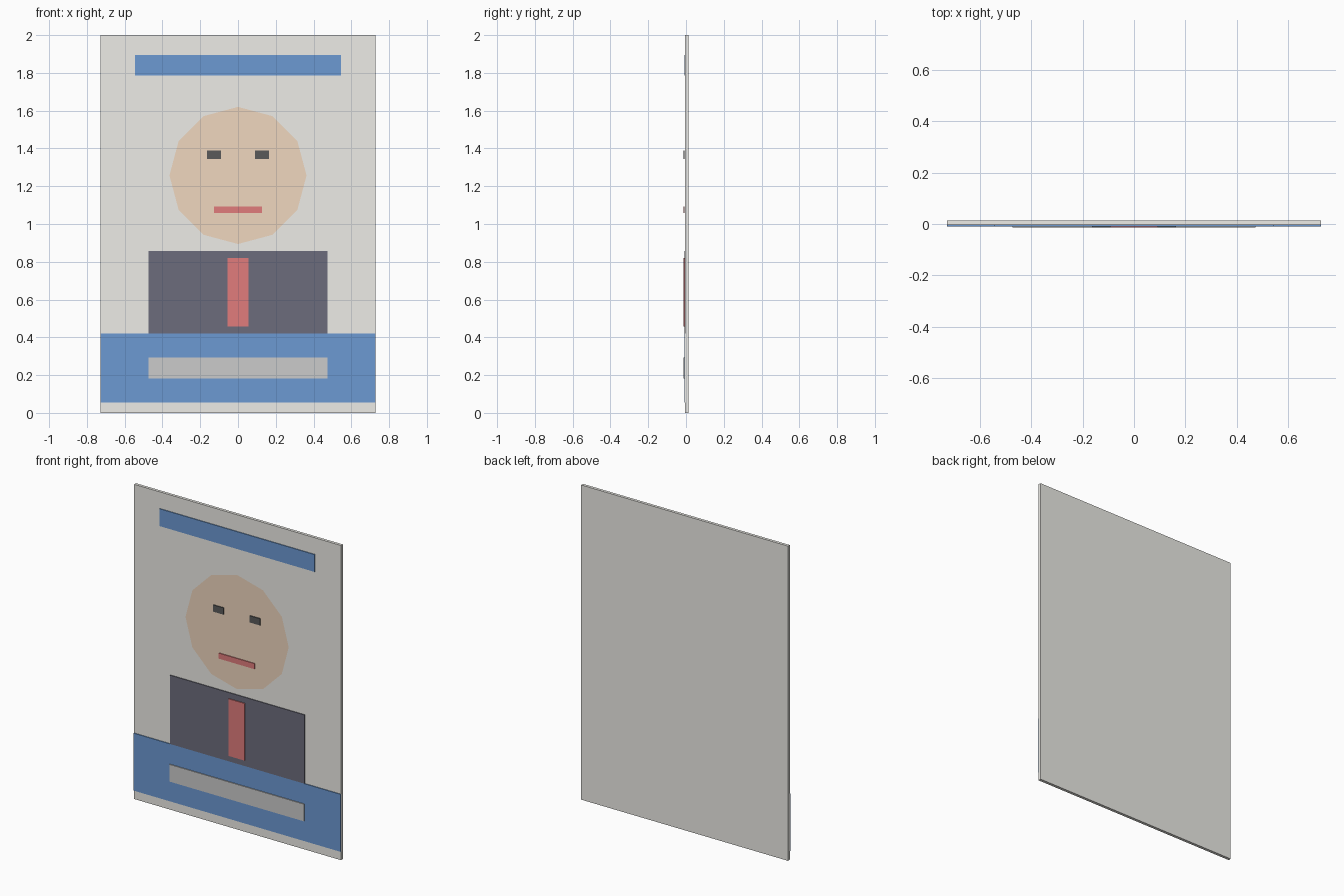
import bpy
import math

if "Cube" in bpy.data.objects:
    bpy.data.objects.remove(bpy.data.objects["Cube"])


def material(name, rgb):
    m = bpy.data.materials.new(name)
    m.diffuse_color = (*rgb, 1)
    m.use_nodes = True
    m.node_tree.nodes["Principled BSDF"].inputs["Base Color"].default_value = m.diffuse_color
    return m


PAPER = material("paper", (0.85, 0.84, 0.80))
BLUE = material("blue", (0.15, 0.32, 0.65))
SKIN = material("skin", (0.87, 0.68, 0.52))
DARK = material("dark", (0.15, 0.15, 0.20))
BLACK = material("black", (0.10, 0.10, 0.10))
RED = material("red", (0.75, 0.20, 0.20))

# Depth layers, from the back of the board to the raised details
BACK, BOARD, LAYER, DETAIL = 0.0145, -0.004, -0.009, -0.0145


def slab(name, x0, x1, z0, z1, back, front, mat=None):
    bpy.ops.mesh.primitive_cube_add(
        size=1, location=((x0 + x1) / 2, (back + front) / 2, (z0 + z1) / 2))
    ob = bpy.context.object
    ob.name = name
    ob.scale = (x1 - x0, back - front, z1 - z0)
    bpy.ops.object.transform_apply(location=False, rotation=False, scale=True)
    if mat:
        ob.data.materials.append(mat)
    return ob


# Board and flat printed blocks
slab("poster_board", -0.727, 0.727, 0, 2, BACK, BOARD, PAPER)
slab("header_bar", -0.545, 0.545, 1.785, 1.895, BOARD, LAYER, BLUE)
slab("footer_band", -0.727, 0.727, 0.055, 0.42, BOARD, LAYER, BLUE)
slab("footer_stripe", -0.473, 0.473, 0.183, 0.292, LAYER, DETAIL)

# Jacket and tie
slab("jacket", -0.473, 0.473, 0.42, 0.857, BOARD, LAYER, DARK)
slab("tie", -0.056, 0.056, 0.457, 0.82, LAYER, DETAIL, RED)

# Twelve-sided flat face disc
bpy.ops.mesh.primitive_circle_add(
    vertices=12, radius=0.363, fill_type='NGON',
    location=(0, LAYER, 1.257), rotation=(math.pi / 2, 0, 0))
face = bpy.context.object
face.name = "face_disc"
face.data.materials.append(SKIN)

# Facial features
for side, label in ((-1, "left"), (1, "right")):
    xs = sorted((side * 0.091, side * 0.164))
    slab(label + "_eye", xs[0], xs[1], 1.345, 1.388, LAYER, DETAIL, BLACK)
slab("mouth", -0.127, 0.127, 1.057, 1.092, LAYER, DETAIL, RED)
